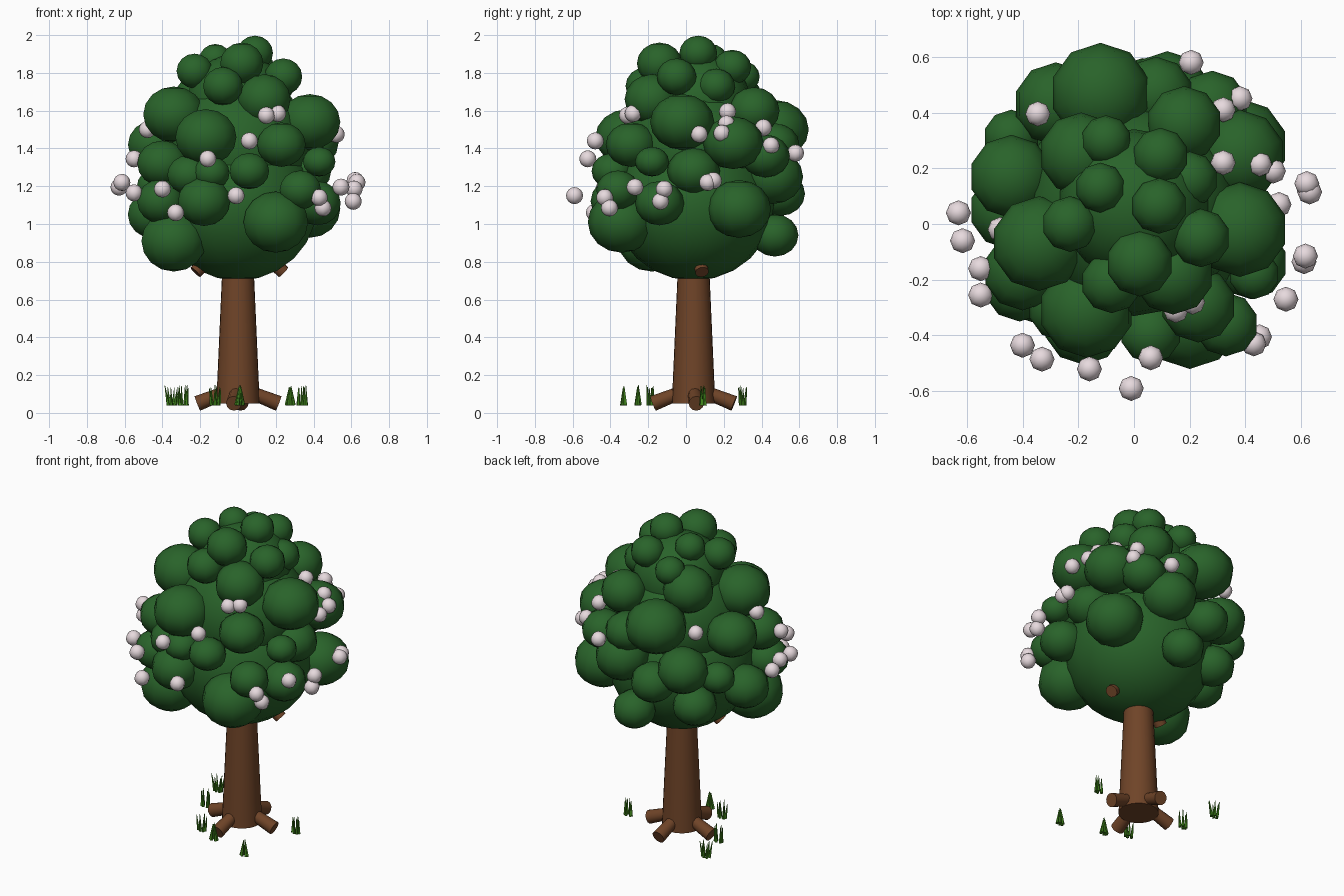
import bpy, bmesh, math, random
from mathutils import Vector, Matrix

random.seed(4)


def material(name, rgb):
    m = bpy.data.materials.new(name)
    m.diffuse_color = (*rgb, 1)
    return m


BARK = material("bark brown", (0.16, 0.058, 0.021))
LEAF = material("leaf green", (0.022, 0.125, 0.023))
GRASS = material("grass green", (0.055, 0.25, 0.012))
PETAL = material("blossom white", (0.80, 0.70, 0.73))


def finish(name, bm, mat):
    mesh = bpy.data.meshes.new(name)
    bm.to_mesh(mesh)
    bm.free()
    mesh.materials.append(mat)
    ob = bpy.data.objects.new(name, mesh)
    bpy.context.collection.objects.link(ob)
    bpy.ops.object.select_all(action='DESELECT')
    bpy.context.view_layer.objects.active = ob
    ob.select_set(True)
    bpy.ops.object.shade_smooth_by_angle(angle=math.radians(50))
    return ob


def rod(bm, a, b, ra, rb, sides):
    """Tapered cylinder from a to b."""
    a, b = Vector(a), Vector(b)
    d = b - a
    m = Matrix.Translation((a + b) / 2) @ d.to_track_quat('Z', 'Y').to_matrix().to_4x4()
    bmesh.ops.create_cone(bm, cap_ends=True, segments=sides, radius1=ra,
                          radius2=rb, depth=d.length, matrix=m)


def balls(name, rows, mat, segs, rings, squash=1.0):
    """One object made of spheres given as (x, y, z, radius)."""
    bm = bmesh.new()
    for x, y, z, r in rows:
        m = Matrix.Translation((x, y, z)) @ Matrix.Diagonal((r, r, r * squash, 1))
        bmesh.ops.create_uvsphere(bm, u_segments=segs, v_segments=rings, radius=1, matrix=m)
    return finish(name, bm, mat)


# trunk
bm = bmesh.new()
rod(bm, (0, 0.04, 0.05), (0, 0.04, 0.95), 0.115, 0.075, 24)
finish("trunk", bm, BARK)

# four roots sloping down and outward
bm = bmesh.new()
for deg in (4, 86, 176, 264):
    c, s = math.cos(math.radians(deg)), math.sin(math.radians(deg))
    rod(bm, (0.05 * c, 0.04 + 0.05 * s, 0.115),
        (0.215 * c, 0.04 + 0.215 * s, 0.05), 0.034, 0.041, 12)
finish("roots", bm, BARK)

# branch stubs just showing under the crown
bm = bmesh.new()
for tip, root in (((0.24, 0.085, 0.745), (0.12, 0.06, 0.86)),
                  ((-0.225, -0.03, 0.745), (-0.11, 0.0, 0.86))):
    rod(bm, root, tip, 0.036, 0.036, 12)
finish("branches", bm, BARK)

# foliage core
balls("foliage_core", [(0, 0.04, 1.10, 0.425), (0, 0.05, 1.40, 0.38),
                       (0, 0.07, 1.65, 0.27)], LEAF, 18, 12, 0.94)

# foliage clumps by layer
balls("foliage_top", [
    (0.09, 0.065, 1.905, 0.10), (-0.12, 0.13, 1.87, 0.09), (0.02, -0.14, 1.85, 0.12),
    (0.095, 0.245, 1.83, 0.10), (-0.23, 0.0, 1.81, 0.10), (0.24, -0.05, 1.78, 0.105),
    (-0.10, 0.30, 1.78, 0.09), (-0.08, -0.21, 1.73, 0.11), (0.20, 0.16, 1.73, 0.10),
    (0.14, -0.18, 1.66, 0.145), (-0.19, 0.25, 1.67, 0.15), (0.18, 0.36, 1.60, 0.135),
], LEAF, 10, 8, 0.92)
balls("foliage_middle", [
    (-0.34, -0.07, 1.58, 0.17), (0.38, -0.02, 1.54, 0.17), (-0.12, 0.47, 1.50, 0.18),
    (-0.17, -0.31, 1.46, 0.17), (0.38, 0.25, 1.43, 0.16), (0.23, -0.29, 1.42, 0.135),
    (-0.44, 0.17, 1.42, 0.15), (0.43, -0.18, 1.33, 0.09), (0.06, -0.39, 1.28, 0.11),
    (-0.40, -0.17, 1.32, 0.14), (0.28, 0.42, 1.36, 0.13), (0.36, 0.04, 1.28, 0.14),
    (-0.14, -0.36, 1.27, 0.10), (-0.26, -0.30, 1.26, 0.12), (0.08, 0.47, 1.42, 0.13),
], LEAF, 10, 8, 0.87)
balls("foliage_lower", [
    (0.12, 0.46, 1.25, 0.16), (-0.28, 0.43, 1.25, 0.15), (-0.44, 0.31, 1.20, 0.10),
    (-0.12, 0.50, 1.16, 0.13), (0.33, -0.36, 1.18, 0.115), (-0.18, -0.36, 1.12, 0.145),
    (0.38, 0.28, 1.08, 0.17), (-0.45, 0.05, 1.05, 0.14), (0.20, -0.34, 1.01, 0.18),
    (-0.34, -0.18, 0.91, 0.18), (0.03, 0.47, 0.94, 0.125), (0.42, -0.14, 1.11, 0.13),
    (-0.41, -0.22, 1.12, 0.13), (-0.30, 0.34, 1.00, 0.13),
], LEAF, 10, 8, 0.90)


# blossoms dotted around the crown
def blossoms(name, points):
    balls(name, [(*p, 0.045) for p in points], PETAL, 8, 8)


blossoms("blossoms_front", [
    (0.15, -0.31, 1.575), (0.21, -0.28, 1.585), (0.06, -0.48, 1.44), (-0.16, -0.52, 1.345),
    (-0.40, -0.435, 1.185), (-0.33, -0.485, 1.06), (-0.01, -0.59, 1.15),
    (0.43, -0.43, 1.14), (0.45, -0.405, 1.085)])
blossoms("blossoms_left", [
    (-0.55, -0.16, 1.345), (-0.55, -0.255, 1.165), (-0.615, -0.06, 1.22),
    (-0.63, 0.04, 1.195), (-0.48, -0.02, 1.50), (-0.345, 0.395, 1.49)])
blossoms("blossoms_right", [
    (0.545, -0.27, 1.195), (0.615, -0.115, 1.185), (0.61, -0.135, 1.12),
    (0.62, 0.145, 1.23), (0.63, 0.115, 1.22), (0.52, 0.07, 1.475), (0.50, 0.19, 1.48),
    (0.45, 0.215, 1.53), (0.32, 0.22, 1.595), (0.32, 0.41, 1.51), (0.38, 0.45, 1.415),
    (0.205, 0.58, 1.375)])

# grass tufts: thin blades leaning in (-) or out (+)
bm = bmesh.new()
for x, y, lean in ((-0.35, 0.30, 0.9), (-0.29, 0.09, 0.2), (-0.12, -0.19, 0.5),
                   (0.01, -0.255, -0.75), (0.275, -0.33, -0.75), (0.34, 0.09, -0.1)):
    for i in range(6):
        a = math.tau * i / 6 + 0.5 * random.random()
        dx, dy = 0.022 * math.cos(a), 0.012 * math.sin(a)
        k = 1 + lean
        rod(bm, (x + dx, y + dy, 0.04),
            (x + dx * k, y + dy * k, 0.13 + 0.02 * random.random()), 0.009, 0.0015, 5)
finish("grass_tufts", bm, GRASS)
